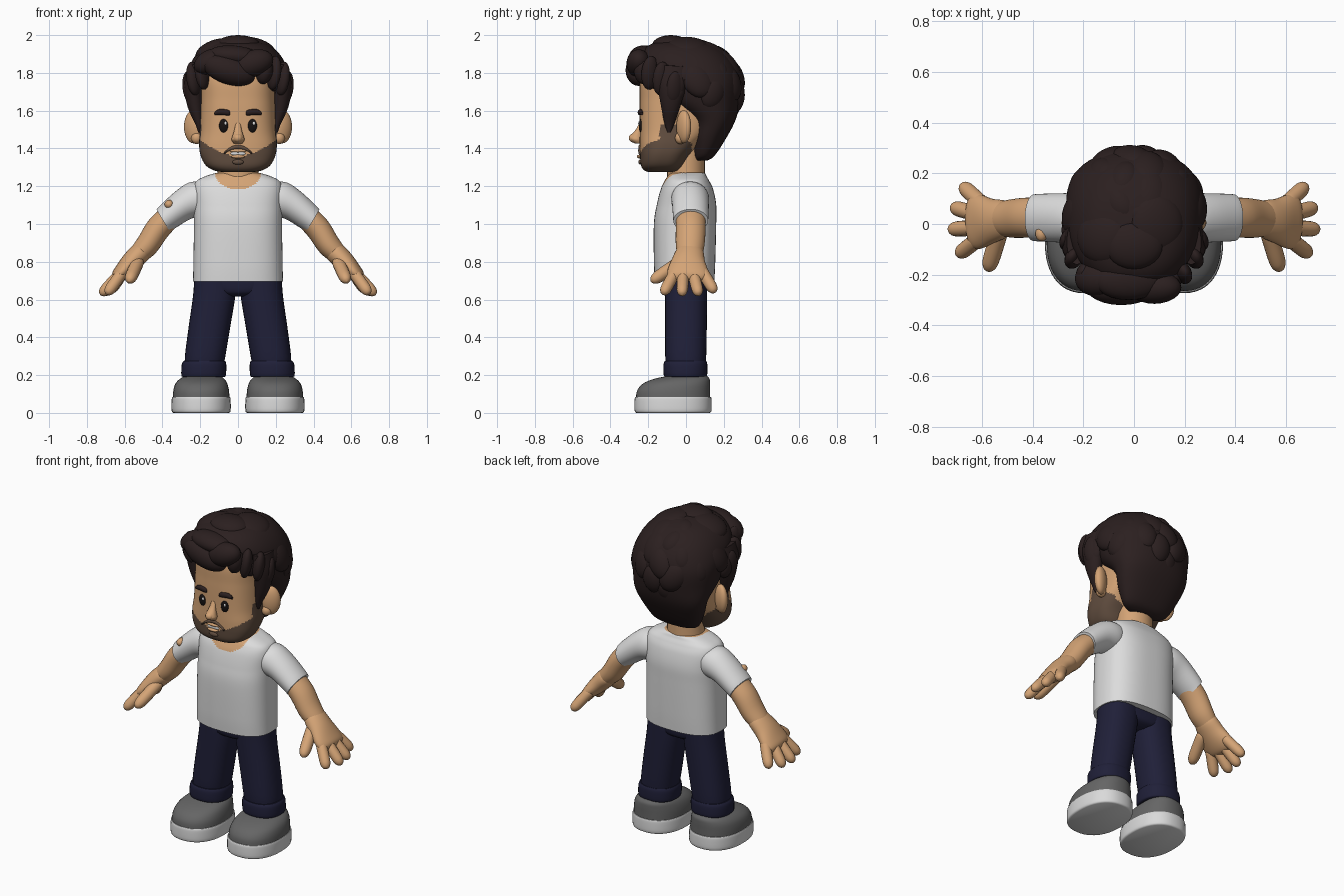
import bpy, bmesh, math, random
from mathutils import Vector, Matrix, Euler

random.seed(4)
if "Cube" in bpy.data.objects:
    bpy.data.objects.remove(bpy.data.objects["Cube"])


def material(name, r, g, b):
    m = bpy.data.materials.new(name)
    m.use_nodes = True
    m.diffuse_color = (r, g, b, 1)
    bsdf = next(n for n in m.node_tree.nodes if n.type == 'BSDF_PRINCIPLED')
    bsdf.inputs["Base Color"].default_value = (r, g, b, 1)
    bsdf.inputs["Roughness"].default_value = 0.8
    return m


SKIN = material("skin", .66, .37, .18)
HAIR = material("dark brown hair", .024, .014, .014)
BEARD = material("stubble brown", .12, .075, .05)
SHIRT = material("shirt white", .72, .72, .72)
PANTS = material("navy denim", .014, .014, .04)
SHOE = material("shoe grey", .13, .13, .13)
SOLE = material("sole white", .7, .7, .7)
BLACK = material("eye black", .008, .006, .006)
Z = Vector((0, 0, 1))


def finish(name, bm, mats, rule=None):
    bmesh.ops.recalc_face_normals(bm, faces=bm.faces)
    if rule:
        for f in bm.faces:
            f.material_index = rule(f.calc_center_median())
    me = bpy.data.meshes.new(name)
    bm.to_mesh(me)
    bm.free()
    for m in mats:
        me.materials.append(m)
    ob = bpy.data.objects.new(name, me)
    bpy.context.collection.objects.link(ob)
    for o in bpy.context.selected_objects:
        o.select_set(False)
    ob.select_set(True)
    bpy.context.view_layer.objects.active = ob
    bpy.ops.object.shade_smooth_by_angle(angle=math.radians(45))
    return ob


def spline(rows, steps):
    """Smoothly interpolate rows of numbers, passing through each one."""
    out = []
    for i in range(len(rows) - 1):
        p = [rows[max(0, min(len(rows) - 1, i + k))] for k in (-1, 0, 1, 2)]
        for s in range(steps):
            t = s / steps
            out.append([.5 * (2 * b + (c - a) * t + (2 * a - 5 * b + 4 * c - d) * t * t
                              + (3 * b - a - 3 * c + d) * t ** 3) for a, b, c, d in zip(*p)])
    return out + [list(rows[-1])]


def tube(name, rows, mats, n=32, power=2, steps=4, axis=None, rule=None):
    """Loft rings given as (x, y, z, half width along y, other half width)."""
    d = axis or (Vector(rows[-1][:3]) - Vector(rows[0][:3])).normalized()
    u = Vector((0, 1, 0))
    u = (u - d * u.dot(d)).normalized()
    v = d.cross(u)
    bm = bmesh.new()
    rings = []
    for x, y, z, a, b in spline(rows, steps):
        ring = []
        for k in range(n):
            c, s = math.cos(k * math.tau / n), math.sin(k * math.tau / n)
            c, s = (math.copysign(abs(q) ** (2 / power), q) for q in (c, s))
            ring.append(bm.verts.new(Vector((x, y, z)) + u * a * c + v * b * s))
        rings.append(ring)
    for r, q in zip(rings, rings[1:]):
        for k in range(n):
            bm.faces.new((r[k], r[(k + 1) % n], q[(k + 1) % n], q[k]))
    bm.faces.new(rings[0])
    bm.faces.new(rings[-1])
    return finish(name, bm, mats, rule)


def stack(name, rows, mats, **kw):
    """Loft horizontal rings given as (z, front y, back y, half width, centre x)."""
    full = [(r[4] if len(r) > 4 else 0, (r[1] + r[2]) / 2, r[0], (r[2] - r[1]) / 2, r[3])
            for r in rows]
    return tube(name, full, mats, axis=Z, **kw)


def blob(name, loc, size, mat, rot=None):
    bm = bmesh.new()
    bmesh.ops.create_uvsphere(bm, u_segments=24, v_segments=14, radius=1)
    turn = rot if rot else Matrix.Identity(3)
    bm.transform(Matrix.Translation(loc) @ turn.to_4x4() @ Matrix.Diagonal((*size, 1)))
    return finish(name, bm, [mat])


def turned(x=0, y=0, z=0):
    return Euler([math.radians(a) for a in (x, y, z)]).to_matrix()


# Torso: shirt with a scooped neckline
def neckline(c):
    return int(c.y < 0.02 and (c.x / .12) ** 2 + ((c.z - 1.268) / .085) ** 2 < 1 or c.z > 1.27)


stack("shirt", [(.695, -.165, .15, .238), (.8, -.17, .155, .236), (1, -.17, .16, .233),
                (1.1, -.155, .16, .234), (1.18, -.135, .145, .236), (1.225, -.115, .125, .222),
                (1.25, -.1, .11, .18), (1.268, -.085, .1, .125), (1.274, -.07, .08, .09)],
      [SHIRT, SKIN], n=112, power=2.6, steps=12, rule=neckline)
stack("neck", [(1.2, -.1, .1, .12), (1.26, -.1, .1, .11), (1.4, -.1, .1, .108)], [SKIN])

# Trousers seat
stack("trouser_seat", [(.615, -.06, .06, .06), (.635, -.1, .1, .15), (.68, -.11, .11, .222),
                       (.75, -.11, .11, .222)], [PANTS], power=2.5)

for s, side in ((1, "left"), (-1, "right")):
    # Legs with a turned cuff
    stack(side + "_leg", [(.23, -.1, .1, .1, s * .18), (.3, -.11, .107, .107, s * .174),
                          (.45, -.11, .11, .11, s * .152), (.62, -.11, .112, .112, s * .126),
                          (.74, -.11, .112, .112, s * .118)], [PANTS], power=2.3)
    stack(side + "_cuff", [(.19, -.105, .1, .108, s * .182), (.2, -.118, .112, .118, s * .182),
                           (.255, -.119, .113, .118, s * .18), (.275, -.112, .107, .11, s * .178)],
          [PANTS], power=2.3)
    # Shoes
    stack(side + "_sole", [(0, -.262, .125, .147, s * .195), (.012, -.272, .135, .156, s * .195),
                           (.07, -.272, .135, .156, s * .195), (.085, -.268, .132, .153, s * .195)],
          [SOLE], n=48, power=2.3)
    stack(side + "_shoe", [(.08, -.265, .128, .15, s * .195), (.12, -.258, .128, .147, s * .195),
                           (.155, -.228, .128, .137, s * .194), (.18, -.17, .125, .118, s * .19),
                           (.197, -.09, .11, .09, s * .185)], [SHOE], n=48, power=2.3)
    # Sleeve, arm and hand
    tube(side + "_sleeve", [(s * .15, .02, 1.165, .085, .07), (s * .21, .022, 1.135, .1, .098),
                            (s * .29, .024, 1.1, .097, .083), (s * .37, .025, 1.04, .094, .073),
                            (s * .395, .025, 1.018, .092, .07)], [SHIRT], n=40)
    tube(side + "_arm", [(s * .34, .025, 1.06, .078, .062), (s * .42, .025, .98, .079, .066),
                         (s * .48, .022, .89, .076, .062), (s * .53, .02, .835, .066, .052)], [SKIN])
    tube(side + "_palm", [(s * .49, .02, .88, .045, .04), (s * .51, .02, .855, .072, .054),
                          (s * .56, .012, .805, .088, .054), (s * .61, .01, .75, .108, .045),
                          (s * .64, .01, .72, .1, .034), (s * .655, .01, .705, .06, .012)], [SKIN])
    fingers = {"little": ((.605, .085, .75), (.665, .14, .66)),
               "ring": ((.625, .04, .735), (.7, .062, .645)),
               "middle": ((.625, -.015, .735), (.708, -.02, .645)),
               "index": ((.615, -.06, .74), (.68, -.11, .65)),
               "thumb": ((.53, -.03, .8), (.568, -.155, .715))}
    for finger, (a, b) in fingers.items():
        a, b = Vector(a), Vector(b)
        r = .034 if finger == "thumb" else .031
        rows = []
        for t, k in ((-.1, .5), (0, .95), (.4, 1), (.85, .98), (1.05, .85), (1.18, .55), (1.24, .1)):
            p = a.lerp(b, t)
            rows.append((s * p.x, p.y, p.z, r * k, r * k))
        tube(side + "_" + finger + "_finger", rows, [SKIN], n=16)

# Small bare spot on the right sleeve
blob("sleeve_spot", (-.365, -.038, 1.104), (.024, .03, .024), SKIN)


# Head with a stubble beard coloured by height
def stubble(c):
    ax = abs(c.x)
    if c.y > .03:
        return 0
    if c.y < -.15 and (ax / .05) ** 2 + ((c.z - 1.372) / .02) ** 2 < 1:
        return 0
    sideburn = ax > .17 and -.14 < c.y < -.03 and c.z < 1.52
    return int(c.z < 1.365 + .08 * (ax / .2) ** 2 or sideburn)


stack("head", [(1.274, -.19, -.06, .07), (1.283, -.22, -.03, .125), (1.31, -.238, -.01, .17),
               (1.36, -.243, .02, .197), (1.42, -.245, .07, .206), (1.5, -.245, .14, .202),
               (1.65, -.245, .2, .2), (1.78, -.238, .2, .195), (1.86, -.17, .16, .15),
               (1.9, -.08, .08, .06)],
      [SKIN, BEARD], n=96, power=2.8, steps=10, rule=stubble)

# Face
tube("nose", [(0, -.235, 1.535, .012, .014), (0, -.25, 1.5, .016, .019), (0, -.262, 1.465, .033, .03),
              (0, -.262, 1.445, .034, .034), (0, -.25, 1.425, .02, .022)], [SKIN], n=20, axis=-Z)
blob("nose_tip", (0, -.275, 1.455), (.026, .028, .024), SKIN)
tube("moustache", [(x, -.242, 1.408 - 6 * x * x, .01, .013 - abs(x) * .1)
                   for x in (-.075, -.045, -.015, .015, .045, .075)], [BEARD], n=12)
blob("upper_lip", (0, -.244, 1.388), (.045, .011, .009), SKIN)
blob("lower_lip", (0, -.246, 1.357), (.036, .014, .01), SKIN)
blob("teeth", (0, -.243, 1.373), (.04, .007, .011), SOLE)
blob("chin_tuft", (0, -.24, 1.328), (.03, .012, .014), BEARD)
for s, side in ((1, "left"), (-1, "right")):
    blob(side + "_eye", (s * .075, -.238, 1.52), (.025, .012, .036), BLACK)
    blob(side + "_eye_glint", (s * .075 + .009, -.249, 1.533), (.007, .004, .009), SOLE)
    tube(side + "_eyebrow", [(s * .042, -.243, 1.585, .008, .009), (s * .055, -.244, 1.59, .012, .015),
                             (s * .1, -.24, 1.593, .012, .015), (s * .125, -.235, 1.584, .008, .008)],
         [HAIR], n=12)
    blob(side + "_ear", (s * .235, -.012, 1.515), (.056, .032, .088), SKIN, turned(z=s * 30))
    blob(side + "_ear_lobe", (s * .218, -.03, 1.455), (.03, .028, .032), SKIN)

# Hair: one main mass, side locks, then overlapping clumps
stack("hair_mass", [(1.335, .05, .11, .09), (1.36, .04, .15, .15), (1.45, .03, .21, .198),
                    (1.55, .02, .262, .232), (1.65, -.1, .285, .258), (1.75, -.14, .29, .268),
                    (1.83, -.24, .27, .258), (1.9, -.24, .22, .22), (1.95, -.19, .15, .16),
                    (1.975, -.1, .07, .07)], [HAIR], n=56, power=2.3, steps=5)
for s, side in ((1, "left"), (-1, "right")):
    tube(side + "_sideburn", [(s * .225, -.07, 1.84, .09, .04), (s * .236, -.075, 1.74, .078, .05),
                              (s * .226, -.082, 1.62, .05, .04), (s * .208, -.088, 1.53, .026, .018),
                              (s * .203, -.09, 1.485, .008, .008)], [HAIR])
    for i, (x, y, z) in enumerate(((.19, -.19, 1.8), (.235, -.13, 1.77), (.255, -.06, 1.72))):
        blob(f"{side}_temple_lock_{i}", (s * x, y, z), (.034, .05, .09), HAIR, turned(y=s * 8, z=s * 30))

fringe = [(-.05, -.25, 1.815, .145, .07, .075, 18), (.08, -.25, 1.85, .11, .065, .07, -18),
          (-.15, -.215, 1.86, .09, .07, .06, -30), (.14, -.225, 1.81, .045, .05, .07, 10),
          (-.02, -.22, 1.89, .14, .08, .055, 5), (0, -.08, 1.945, .12, .1, .055, 0),
          (.09, .0, 1.935, .11, .12, .05, 15), (-.12, -.05, 1.92, .11, .11, .055, -20)]
for i, (x, y, z, a, b, c, tilt) in enumerate(fringe):
    blob(f"fringe_clump_{i}", (x, y, z), (a, b, c), HAIR, turned(y=tilt))

centre, reach = Vector((0, .03, 1.7)), Vector((.245, .24, .235))
for i in range(56):
    h = 1 - 1.9 * (i + .5) / 56
    a = i * 2.39996
    w = math.sqrt(1 - h * h)
    d = Vector((w * math.cos(a), w * math.sin(a), h))
    if h < -.55 or d.y < .2 - .9 * (h > .1) or (h < 0 and d.y < .45):
        continue
    shrink = 1 + .22 * min(0, h)
    p = centre + Vector((d.x * reach.x * shrink, d.y * reach.y * shrink, d.z * reach.z))
    face = d.to_track_quat('Z', 'Y').to_matrix() @ turned(z=random.uniform(-40, 40))
    size = random.uniform(.075, .1)
    blob(f"hair_clump_{i}", p, (size * .85, size * 1.1, .05), HAIR, face)
